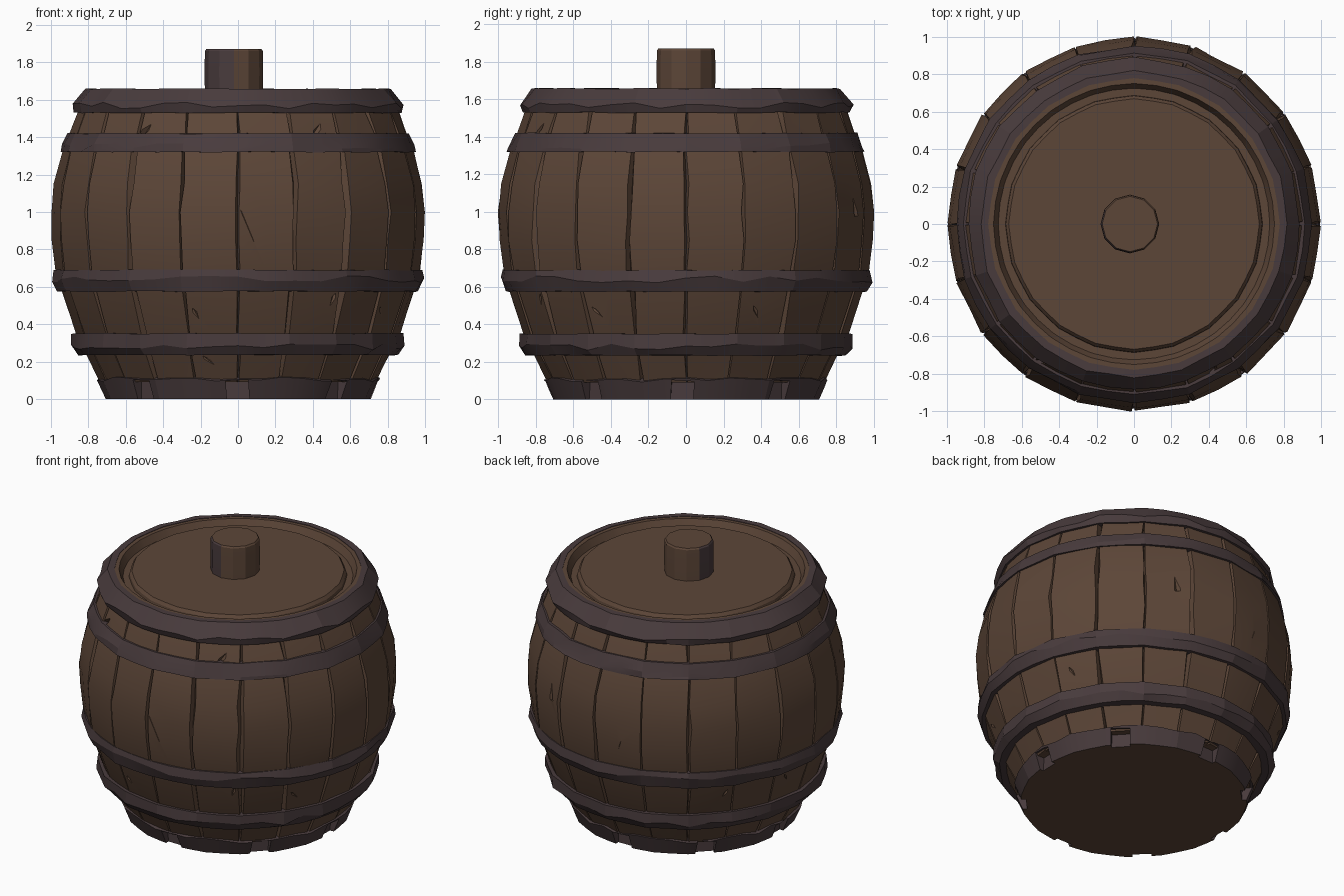
import bpy, bmesh, math, random
from mathutils import Matrix, Vector

random.seed(7)
if "Cube" in bpy.data.objects:
    bpy.data.objects.remove(bpy.data.objects["Cube"])

PLANKS = 20
STEP = math.tau / PLANKS


def material(name, rgb):
    m = bpy.data.materials.new(name)
    m.use_nodes = True
    m.diffuse_color = (*rgb, 1)
    m.node_tree.nodes["Principled BSDF"].inputs["Base Color"].default_value = (*rgb, 1)
    return m


WOOD = material("brown wood", (0.108, 0.061, 0.039))
IRON = material("dark iron", (0.066, 0.044, 0.046))


def finish(name, bm, mats, smooth=True):
    bmesh.ops.recalc_face_normals(bm, faces=bm.faces)
    mesh = bpy.data.meshes.new(name)
    bm.to_mesh(mesh)
    bm.free()
    ob = bpy.data.objects.new(name, mesh)
    bpy.context.collection.objects.link(ob)
    for m in mats:
        mesh.materials.append(m)
    if smooth:
        bpy.ops.object.select_all(action='DESELECT')
        ob.select_set(True)
        bpy.context.view_layer.objects.active = ob
        bpy.ops.object.shade_smooth_by_angle(angle=math.radians(14))
    return ob


def loft(rings, closed=False):
    """Skin a list of point rings; cap the ends unless the profile is closed."""
    bm = bmesh.new()
    vs = [[bm.verts.new(p) for p in ring] for ring in rings]
    n = len(vs[0])
    pairs = list(zip(vs, vs[1:])) + ([(vs[-1], vs[0])] if closed else [])
    for a, b in pairs:
        for i in range(n):
            j = (i + 1) % n
            bm.faces.new((a[i], a[j], b[j], b[i]))
    if not closed:
        bm.faces.new(vs[0])
        bm.faces.new(vs[-1])
    return bm


def polar(r, a, z):
    return Vector((r * math.cos(a), r * math.sin(a), z))


def jitter(amount):
    return random.uniform(-amount, amount)


def facet_ring(r, z, dr=0.0, dz=0.0):
    """Plank-aligned ring whose middles are pulled in towards flat sides."""
    return [polar(r * (0.992 if i % 2 else 1) + jitter(dr), i * STEP / 2, z + jitter(dz))
            for i in range(PLANKS * 2)]


def cut(ob, cutter):
    mod = ob.modifiers.new("cut", 'BOOLEAN')
    mod.operation = 'DIFFERENCE'
    mod.solver = 'EXACT'
    mod.object = cutter
    bpy.ops.object.select_all(action='DESELECT')
    ob.select_set(True)
    bpy.context.view_layer.objects.active = ob
    bpy.ops.object.modifier_apply(modifier=mod.name)
    bpy.data.objects.remove(cutter)


# Staved body with a groove at every seam
staves = [(0.735, 0.09), (0.81, 0.24), (0.865, 0.35), (0.94, 0.57), (0.975, 0.69),
          (0.993, 0.85), (1.0, 1.0), (0.983, 1.15), (0.94, 1.32), (0.9, 1.42),
          (0.86, 1.53), (0.81, 1.63)]
rings = []
widths = [random.uniform(0.006, 0.02) for _ in range(PLANKS)]
for r, z in staves:
    ring = []
    for k in range(PLANKS):
        a = k * STEP + jitter(0.008)
        w = widths[k] * random.uniform(0.4, 1.3)
        ring += [polar(r + jitter(0.004), a - w, z), polar(r - 0.035, a, z),
                 polar(r + jitter(0.004), a + w, z),
                 polar(r * 0.992 + jitter(0.004), (k + 0.5) * STEP, z)]
    rings.append(ring)
# Rim, inner wall and recessed floor
for r, z in [(0.795, 1.655), (0.75, 1.655), (0.725, 1.605)]:
    rings.append([polar(r, k * STEP + d, z) for k in range(PLANKS)
                  for d in (-0.02, 0, 0.02, STEP / 2)])
body = finish("barrel_body", loft(rings), [WOOD], smooth=False)


def stave_radius(z):
    for (r0, z0), (r1, z1) in zip(staves, staves[1:]):
        if z0 <= z <= z1:
            return r0 + (r1 - r0) * (z - z0) / (z1 - z0)


# Splits in the staves: angle in degrees, height, length, tilt
splits = [(-86, 0.88, 0.36, 0.4), (-60, 1.47, 0.18, -0.6), (-104, 0.44, 0.2, 0.5),
          (-57, 0.52, 0.24, -0.3), (-122, 1.47, 0.16, -0.7), (-30, 0.44, 0.25, 0.8),
          (25, 0.45, 0.22, 0.5), (100, 0.85, 0.3, -0.3), (170, 0.48, 0.2, 0.6),
          (-100, 0.19, 0.2, 0.9), (65, 1.1, 0.25, 0.15), (140, 0.48, 0.2, -0.5)]
bm = bmesh.new()
for deg, z, length, tilt in splits:
    a = math.radians(deg)
    place = (Matrix.Translation(polar(stave_radius(z) + 0.005, a, z))
             @ Matrix.Rotation(a, 4, 'Z') @ Matrix.Rotation(tilt, 4, 'X'))
    bmesh.ops.create_cone(bm, cap_ends=True, segments=4, radius1=0.022, radius2=0.004,
                          depth=length, matrix=place)
cut(body, finish("split_cutter", bm, [WOOD], smooth=False))
bpy.ops.object.shade_smooth_by_angle(angle=math.radians(14))

# Iron hoops: inner radius, then outer profile from bottom to top
hoops = {
    "lower_hoop": (0.78, [(0.855, 0.235), (0.89, 0.28), (0.888, 0.35)]),
    "middle_hoop": (0.90, [(0.965, 0.575), (0.992, 0.64), (0.982, 0.69)]),
    "upper_hoop": (0.86, [(0.953, 1.32), (0.946, 1.35), (0.915, 1.42)]),
    "rim_hoop": (0.78, [(0.875, 1.53), (0.888, 1.57), (0.82, 1.658)]),
}
for name, (inner, outer) in hoops.items():
    top = outer[-1][1]
    rings = [facet_ring(inner, outer[0][1])]
    for i, (r, z) in enumerate(outer):
        rings.append(facet_ring(r, z, 0.006, 0.018 if i == 1 else 0.003))
    rings.append(facet_ring(inner, top))
    finish(name, loft(rings, closed=True), [IRON])

# Iron foot with an uneven upper edge and a wooden underside
bm = loft([facet_ring(0.715, 0), facet_ring(0.758, 0.105, 0.003, 0.012),
           facet_ring(0.70, 0.13)])
bm.normal_update()
for f in bm.faces:
    if len(f.verts) > 4:
        f.material_index = 1
foot = finish("iron_foot", bm, [IRON, WOOD], smooth=False)

# Eight notches around the foot
bm = bmesh.new()
for k in range(8):
    a = k * math.tau / 8 + jitter(0.04)
    place = (Matrix.Translation(polar(0.75, a, 0.03)) @ Matrix.Rotation(a, 4, 'Z')
             @ Matrix.Rotation(jitter(0.12), 4, 'X'))
    bmesh.ops.create_cube(bm, size=1, matrix=place @ Matrix.Diagonal((0.14, 0.12, 0.14, 1)))
cut(foot, finish("notch_cutter", bm, [IRON], smooth=False))
bpy.ops.object.shade_smooth_by_angle(angle=math.radians(14))

# Round lid
finish("lid", loft([facet_ring(r, z) for r, z in
                    [(0.69, 1.59), (0.685, 1.625), (0.67, 1.645)]]), [WOOD])

# Lid knob with a worn dark side
centre = Vector((-0.022, 0, 0))
bm = loft([[centre + polar(r, i * math.tau / 12, z) for i in range(12)]
           for r, z in [(0.155, 1.63), (0.157, 1.75), (0.155, 1.86), (0.148, 1.87)]])
bm.normal_update()
worn = Vector((-0.87, -0.5, 0))
for f in bm.faces:
    side = (f.calc_center_median() - centre) * Vector((1, 1, 0)).length
    side.z = 0
    if len(f.verts) == 4 and side.length and side.normalized().dot(worn) > 0.65:
        f.material_index = 1
finish("lid_knob", bm, [WOOD, IRON])
